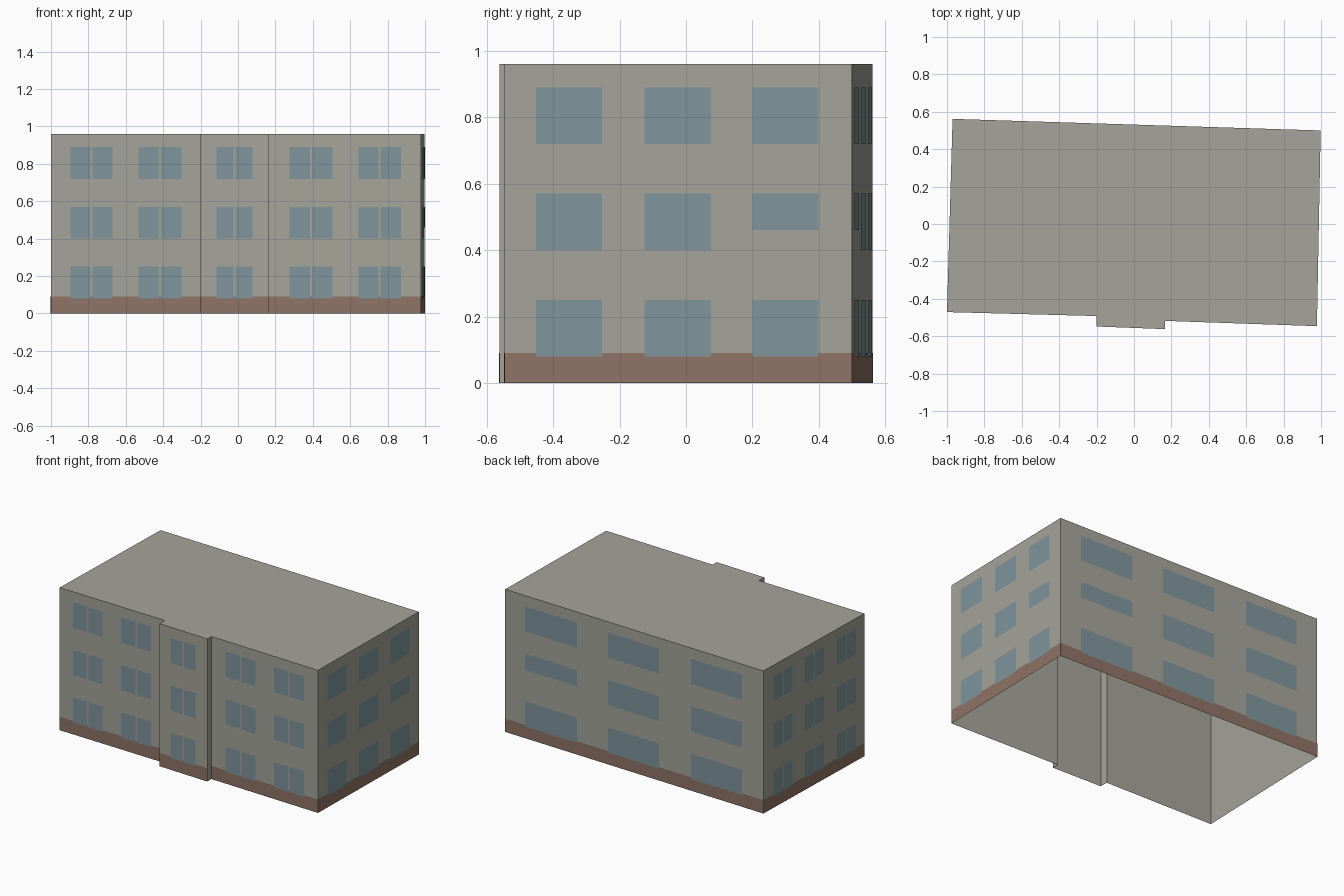
import bpy
import bmesh
from mathutils import Vector

if "Cube" in bpy.data.objects:
    bpy.data.objects.remove(bpy.data.objects["Cube"], do_unlink=True)


def material(name, rgb):
    mat = bpy.data.materials.new(name)
    mat.use_nodes = True
    colour = (*rgb, 1)
    mat.diffuse_color = colour
    bsdf = mat.node_tree.nodes["Principled BSDF"]
    bsdf.inputs["Base Color"].default_value = colour
    bsdf.inputs["Roughness"].default_value = 0.9
    return mat


WALL = material("warm grey plaster", (0.375, 0.375, 0.327))
GLASS = material("blue grey glass", (0.212, 0.303, 0.335))
BASE = material("brown plinth", (0.275, 0.173, 0.131))

HEIGHT, PLINTH, GAP = 0.96, 0.09, 0.011
FLOORS = [(0.08, 0.25), (0.40, 0.57), (0.72, 0.89)]
LOW_SILL = 0.46

# Footprint corners, anticlockwise from the front left of the plan
FOOTPRINT = [Vector(p) for p in [
    (-1, -0.471), (-0.2, -0.492), (-0.2, -0.548), (0.165, -0.562),
    (0.165, -0.518), (0.978, -0.546), (0.998, 0.5), (-0.97, 0.562)]]

# Facades: name, first corner, window spans along the wall, split panes,
# column whose middle window is shorter
FACADES = [
    ("front_west", 0, [(0.131, 0.411), (0.585, 0.872)], True, None),
    ("front_bay", 2, [(0.233, 0.762)], True, None),
    ("front_east", 4, [(0.135, 0.417), (0.588, 0.87)], True, None),
    ("east_side", 5, [(0.09, 0.281), (0.402, 0.594), (0.713, 0.904)], False, 2),
    ("back", 6, [(0.078, 0.279), (0.399, 0.597), (0.721, 0.919)], False, 0),
    ("west_side", 7, [(0.099, 0.287), (0.406, 0.594), (0.723, 0.911)], True, None),
]


def finish(name, bm, mat):
    mesh = bpy.data.meshes.new(name)
    bm.to_mesh(mesh)
    bm.free()
    mesh.materials.append(mat)
    bpy.context.collection.objects.link(bpy.data.objects.new(name, mesh))


def plate(bm, corner, start, end, low, high, offset):
    """Add a flat panel just outside the wall that starts at a corner."""
    a, b = FOOTPRINT[corner], FOOTPRINT[(corner + 1) % len(FOOTPRINT)]
    along = b - a
    out = Vector((along.y, -along.x)).normalized() * offset
    p, q = a + along * start + out, a + along * end + out
    bm.faces.new([bm.verts.new((v.x, v.y, z)) for v, z in
                  ((p, low), (q, low), (q, high), (p, high))])


# Walls and flat roof, open underneath
bm = bmesh.new()
low = [bm.verts.new((p.x, p.y, 0)) for p in FOOTPRINT]
high = [bm.verts.new((p.x, p.y, HEIGHT)) for p in FOOTPRINT]
for i in range(len(FOOTPRINT)):
    j = (i + 1) % len(FOOTPRINT)
    bm.faces.new((low[i], low[j], high[j], high[i]))
bm.faces.new(high)
finish("walls_and_roof", bm, WALL)

# Plinth band and windows on each facade
for name, corner, spans, split, short_column in FACADES:
    bm = bmesh.new()
    plate(bm, corner, 0, 1, 0, PLINTH, 0.0015)
    finish(name + "_plinth", bm, BASE)

    length = (FOOTPRINT[(corner + 1) % len(FOOTPRINT)] - FOOTPRINT[corner]).length
    half_gap = GAP / 2 / length
    bm = bmesh.new()
    for column, (start, end) in enumerate(spans):
        middle = (start + end) / 2
        panes = [(start, end)]
        if split:
            panes = [(start, middle - half_gap), (middle + half_gap, end)]
        for floor, (sill, head) in enumerate(FLOORS):
            if floor == 1 and column == short_column:
                sill = LOW_SILL
            for left, right in panes:
                plate(bm, corner, left, right, sill, head, 0.003)
    finish(name + "_windows", bm, GLASS)
